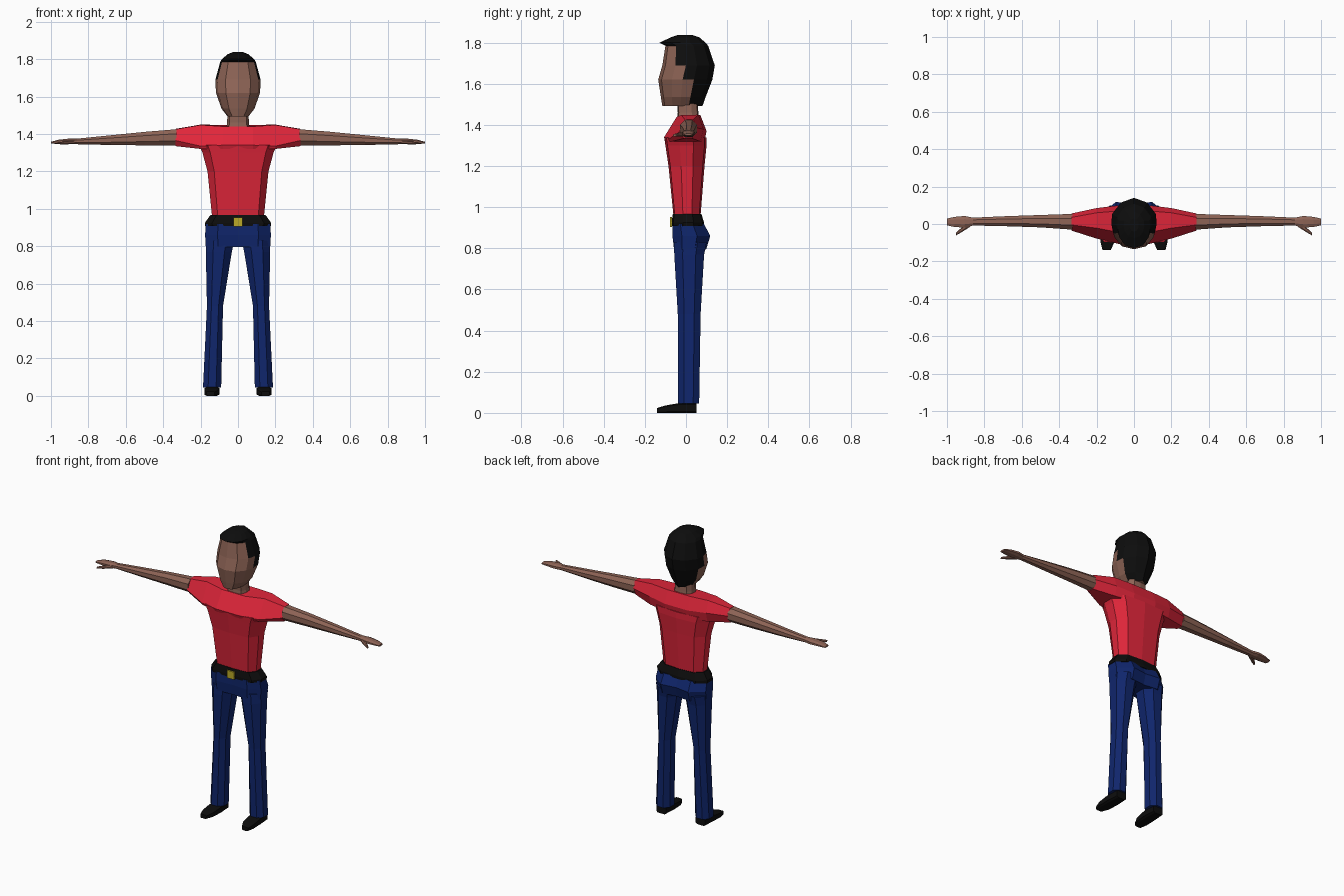
import bpy, bmesh


def material(name, rgb):
    m = bpy.data.materials.new(name)
    m.diffuse_color = (*rgb, 1)
    return m


SKIN = material("brown_skin", (0.27, 0.127, 0.092))
RED = material("red_shirt", (0.74, 0.019, 0.042))
NAVY = material("navy_trousers", (0.005, 0.019, 0.15))
BLACK = material("black", (0.004, 0.004, 0.004))
GOLD = material("gold_buckle", (0.5, 0.4, 0.02))


def loft(name, rings, mats, rule=None):
    """Skin closed rings of points; rule(row, column) picks the material slot."""
    bm = bmesh.new()
    vr = [[bm.verts.new(p) for p in ring] for ring in rings]
    n = len(vr[0])
    for r in range(len(vr) - 1):
        for c in range(n):
            d = (c + 1) % n
            f = bm.faces.new((vr[r][c], vr[r][d], vr[r + 1][d], vr[r + 1][c]))
            if rule:
                f.material_index = rule(r, c)
    bm.faces.new(vr[0])
    top = bm.faces.new(vr[-1])
    if rule:
        top.material_index = 1
    bmesh.ops.recalc_face_normals(bm, faces=bm.faces)
    me = bpy.data.meshes.new(name)
    bm.to_mesh(me)
    bm.free()
    for m in mats:
        me.materials.append(m)
    ob = bpy.data.objects.new(name, me)
    bpy.context.collection.objects.link(ob)
    return ob


# Half outlines from front centre to back centre: (share of width, share of depth)
BODY = [(0, 0), (0.78, 0.05), (1, 0.35), (1, 0.68), (0.7, 0.95), (0, 1)]
HIPS = [(0, 0.03), (0.62, 0), (1, 0.25), (1, 0.65), (0.55, 1), (0, 0.93)]
SKULL = [(0, 0), (0.55, 0.06), (0.9, 0.25), (1, 0.45), (0.97, 0.66), (0.58, 0.9), (0, 1)]


def sym_ring(shape, z, w, yf, yb):
    half = [(w * a, yf + t * (yb - yf), z) for a, t in shape]
    return half + [(-x, y, z) for x, y, z in half[-2:0:-1]]


def sym_loft(name, shape, rows, mats, rule=None):
    return loft(name, [sym_ring(shape, *r) for r in rows], mats, rule)


# Head: hair starts at a different height on each column of faces
HEAD = [(1.492, 0.055, -0.115, 0.08), (1.535, 0.088, -0.122, 0.095),
        (1.62, 0.118, -0.135, 0.128), (1.69, 0.121, -0.115, 0.14),
        (1.785, 0.095, -0.10, 0.108), (1.80, 0.086, -0.128, 0.095),
        (1.826, 0.055, -0.075, 0.065), (1.838, 0.025, -0.04, 0.03)]
HAIR_ROW = [4, 4, 3, 2, 0, 0]
sym_loft("head", SKULL, HEAD, [SKIN, BLACK],
         lambda r, c: int(r >= HAIR_ROW[min(c, 11 - c)]))
sym_loft("neck", BODY, [(1.41, 0.066, -0.045, 0.065), (1.46, 0.058, -0.04, 0.06),
                        (1.54, 0.056, -0.045, 0.055)], [SKIN])

# Shirt body
sym_loft("shirt_body", BODY, [(0.95, 0.138, -0.06, 0.07), (1.2, 0.163, -0.085, 0.09),
                              (1.3, 0.19, -0.10, 0.10), (1.34, 0.207, -0.106, 0.10)], [RED])

# Shoulders and sleeves, as cross-sections along x
CUFF = [(-0.01, 1.335), (-0.035, 1.365), (-0.005, 1.425), (0.035, 1.427), (0.056, 1.385), (0.03, 1.335)]
SHOULDER = [(-0.07, 1.32), (-0.078, 1.335), (-0.022, 1.448), (0.06, 1.45), (0.085, 1.38), (0.07, 1.32)]
CHEST = [(-0.10, 1.32), (-0.107, 1.34), (-0.045, 1.44), (0.07, 1.448), (0.10, 1.37), (0.09, 1.32)]
SLEEVES = [(-0.335, CUFF), (-0.2, SHOULDER), (-0.08, CHEST),
           (0.08, CHEST), (0.2, SHOULDER), (0.335, CUFF)]
loft("shoulders_and_sleeves", [[(x, y, z) for y, z in s] for x, s in SLEEVES], [RED])

# Belt, buckle and hips
sym_loft("belt", BODY, [(0.908, 0.176, -0.069, 0.088), (0.925, 0.177, -0.07, 0.088),
                        (0.967, 0.147, -0.064, 0.075)], [BLACK])
loft("buckle", [[(x, y, z) for x, z in ((-0.025, 0.905), (0.025, 0.905), (0.025, 0.953), (-0.025, 0.953))]
                for y in (-0.077, -0.068)], [GOLD])
sym_loft("hips", HIPS, [(0.795, 0.172, -0.058, 0.098), (0.86, 0.176, -0.066, 0.118),
                        (0.918, 0.172, -0.066, 0.088)], [NAVY])


# Eight-sided chamfered outline for limbs
def octagon(a0, a1, b0, b1, k=0.28):
    da, db = (a1 - a0) * k, (b1 - b0) * k
    return [(a0 + da, b0), (a1 - da, b0), (a1, b0 + db), (a1, b1 - db),
            (a1 - da, b1), (a0 + da, b1), (a0, b1 - db), (a0, b0 + db)]


LEG = [(0.83, 0.02, 0.172, -0.058, 0.10), (0.77, 0.033, 0.172, -0.057, 0.088),
       (0.48, 0.08, 0.166, -0.04, 0.071), (0.045, 0.09, 0.187, -0.04, 0.064)]
SHOE = [(0.052, 0.105, 0.172, 0.048), (-0.03, 0.1, 0.178, 0.048),
        (-0.10, 0.106, 0.178, 0.036), (-0.14, 0.125, 0.168, 0.024)]
ARM = [(0.33, 0.012, 1.382, 0.042, 0.043), (0.5, 0.015, 1.375, 0.033, 0.036),
       (0.68, 0.015, 1.367, 0.027, 0.026), (0.86, 0.013, 1.36, 0.021, 0.015),
       (0.905, 0.012, 1.36, 0.031, 0.015), (0.96, 0.011, 1.358, 0.027, 0.011),
       (1.0, 0.011, 1.353, 0.018, 0.005)]
THUMB = [(0.875, 0.0, 1.357, 0.014, 0.01), (0.92, -0.03, 1.353, 0.013, 0.009),
         (0.953, -0.055, 1.35, 0.007, 0.006)]

for s, side in ((1, "left"), (-1, "right")):
    loft(f"{side}_trouser_leg", [[(s * x, y, z) for x, y in octagon(x0, x1, yf, yb)]
                                 for z, x0, x1, yf, yb in LEG], [NAVY])
    loft(f"{side}_shoe", [[(s * x, y, z) for x, z in octagon(x0, x1, 0, h, 0.15)]
                          for y, x0, x1, h in SHOE], [BLACK])
    for part, rows in (("arm_and_hand", ARM), ("thumb", THUMB)):
        loft(f"{side}_{part}", [[(s * x, y, z) for y, z in octagon(cy - ry, cy + ry, cz - rz, cz + rz)]
                                for x, cy, cz, ry, rz in rows], [SKIN])
